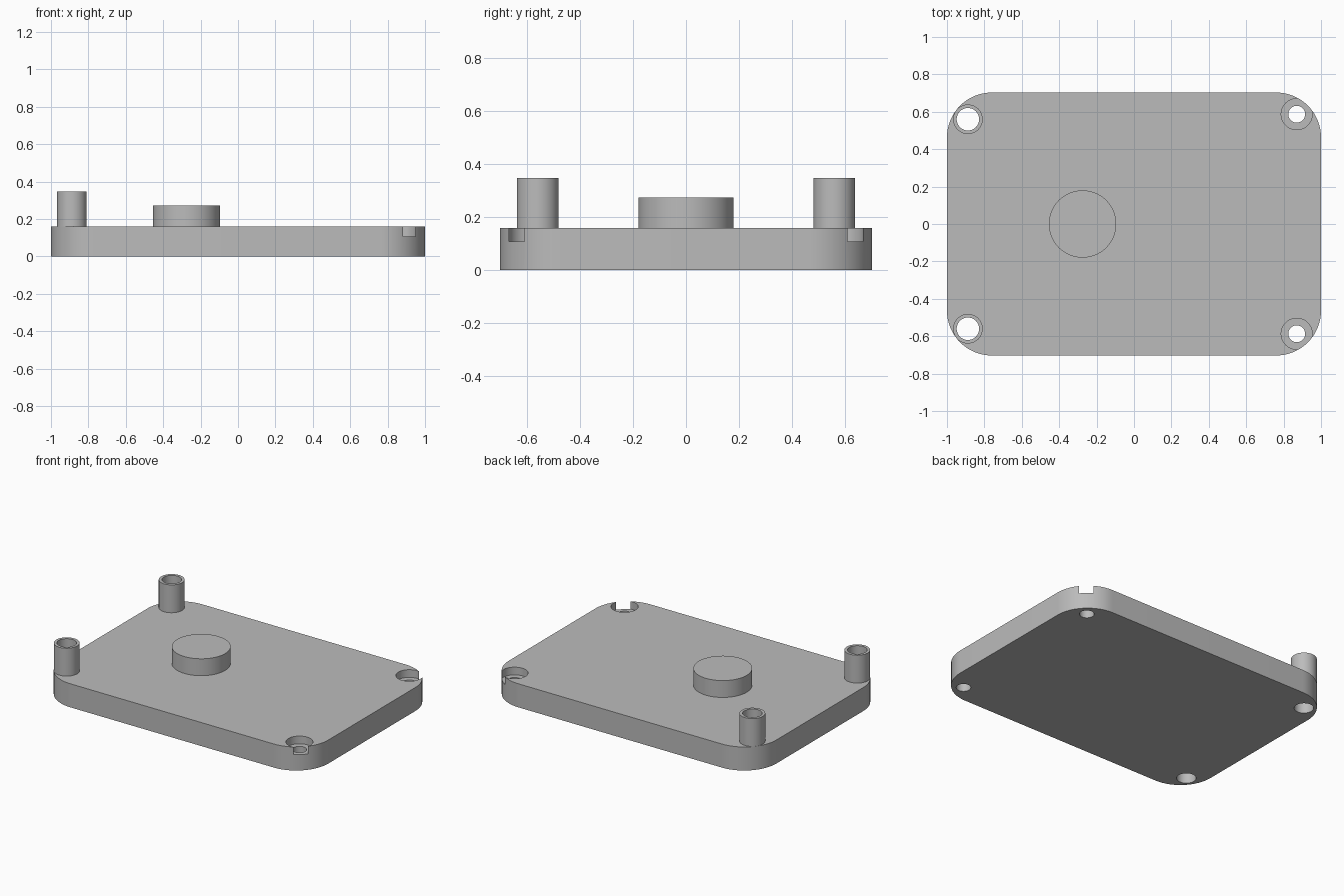
import bpy, bmesh, math

if "Cube" in bpy.data.objects:
    bpy.data.objects.remove(bpy.data.objects["Cube"], do_unlink=True)

HALF_X, HALF_Y, CORNER_R = 1.0, 0.703, 0.24
PLATE_TOP, POCKET_FLOOR, POST_TOP, BOSS_TOP = 0.159, 0.107, 0.347, 0.273
SEGMENTS = 64

grey = bpy.data.materials.new("plain_grey")
grey.use_nodes = True
colour = (0.5, 0.5, 0.5, 1)
grey.diffuse_color = colour
grey.node_tree.nodes["Principled BSDF"].inputs["Base Color"].default_value = colour


def circle(x, y, r, start=0.0, sweep=math.tau, steps=SEGMENTS):
    return [(x + r * math.cos(start + sweep * i / steps),
             y + r * math.sin(start + sweep * i / steps)) for i in range(steps)]


def prism(name, outline, bottom, top):
    """Closed solid standing on an outline."""
    bm = bmesh.new()
    face = bm.faces.new([bm.verts.new((x, y, bottom)) for x, y in outline])
    new = bmesh.ops.extrude_face_region(bm, geom=[face])["geom"]
    for v in new:
        if isinstance(v, bmesh.types.BMVert):
            v.co.z = top
    bmesh.ops.recalc_face_normals(bm, faces=bm.faces[:])
    mesh = bpy.data.meshes.new(name)
    bm.to_mesh(mesh)
    bm.free()
    mesh.materials.append(grey)
    obj = bpy.data.objects.new(name, mesh)
    bpy.context.collection.objects.link(obj)
    return obj


def select(obj):
    bpy.ops.object.select_all(action='DESELECT')
    obj.select_set(True)
    bpy.context.view_layer.objects.active = obj


def cut(obj, outline, bottom, top):
    """Subtract a prism and discard the cutter."""
    cutter = prism("cutter", outline, bottom, top)
    cutter.hide_render = True
    mod = obj.modifiers.new("cut", 'BOOLEAN')
    mod.operation, mod.solver, mod.object = 'DIFFERENCE', 'EXACT', cutter
    select(obj)
    bpy.ops.object.modifier_apply(modifier=mod.name)
    bpy.data.objects.remove(cutter, do_unlink=True)


# Rounded base plate
outline = []
for i, (sx, sy) in enumerate([(1, 1), (-1, 1), (-1, -1), (1, -1)]):
    cx, cy = sx * (HALF_X - CORNER_R), sy * (HALF_Y - CORNER_R)
    outline += circle(cx, cy, CORNER_R, i * math.pi / 2, math.pi / 2, 24)
    end = (i + 1) * math.pi / 2
    outline.append((cx + CORNER_R * math.cos(end), cy + CORNER_R * math.sin(end)))
plate = prism("base_plate", outline, 0, PLATE_TOP)
parts = [plate]

for side, sy in (("front", -1), ("back", 1)):
    # Screw pocket that breaks through the rounded corner, with a through hole
    x, y = 0.87, 0.587 * sy
    cut(plate, circle(x, y, 0.083), POCKET_FLOOR, 1)
    cut(plate, circle(x, y, 0.045), -1, 1)
    # Hollow post, its bore continuing through the plate
    x, y = -0.888, 0.56 * sy
    bore = circle(x, y, 0.06)
    cut(plate, bore, -1, 1)
    post = prism(side + "_post", circle(x, y, 0.079), PLATE_TOP, POST_TOP)
    cut(post, bore, -1, 1)
    parts.append(post)

# Round boss
parts.append(prism("round_boss", circle(-0.275, 0, 0.18), PLATE_TOP, BOSS_TOP))

for part in parts:
    select(part)
    bpy.ops.object.shade_smooth_by_angle(angle=math.radians(30))
